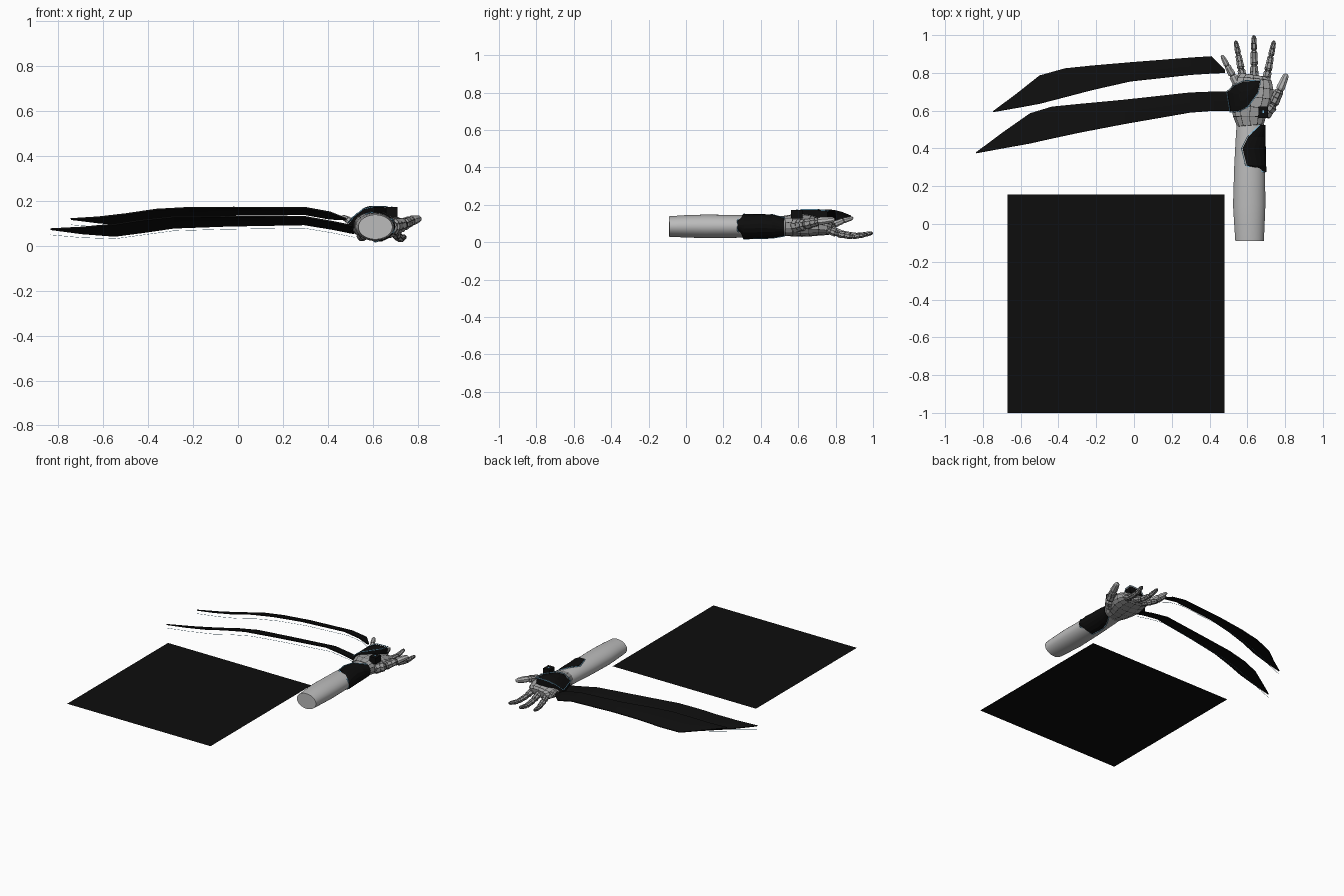
import bpy, bmesh, math
from mathutils import Vector

if "Cube" in bpy.data.objects:
    bpy.data.objects.remove(bpy.data.objects["Cube"])


def material(name, rgb):
    m = bpy.data.materials.new(name)
    m.diffuse_color = (*rgb, 1)
    m.use_nodes = True
    m.node_tree.nodes["Principled BSDF"].inputs["Base Color"].default_value = m.diffuse_color
    return m


LIGHT = material("light grey", (0.50, 0.50, 0.50))
METAL = material("metal grey", (0.33, 0.33, 0.33))
SEAM = material("dark seam", (0.045, 0.045, 0.045))
BLACK = material("black", (0.004, 0.004, 0.004))
BLUE = material("pale blue", (0.22, 0.55, 0.80))


def finish(name, bm, mats, smooth=None):
    bmesh.ops.recalc_face_normals(bm, faces=bm.faces)
    me = bpy.data.meshes.new(name)
    bm.to_mesh(me)
    bm.free()
    ob = bpy.data.objects.new(name, me)
    bpy.context.collection.objects.link(ob)
    for m in mats:
        me.materials.append(m)
    if smooth:
        bpy.ops.object.select_all(action='DESELECT')
        ob.select_set(True)
        bpy.context.view_layer.objects.active = ob
        bpy.ops.object.shade_smooth_by_angle(angle=math.radians(smooth))
    return ob


def loft(name, rings, sides, mats, smooth=None, panels=0.0, closed=False, power=1.0):
    """Skin rings of (centre, half width, half height) along a path."""
    bm = bmesh.new()
    pts = [Vector(r[0]) for r in rings]
    n = len(pts)
    loops = []
    for i, (c, ru, rv) in enumerate(rings):
        if closed:
            t = pts[(i + 1) % n] - pts[i - 1]
        else:
            t = pts[min(i + 1, n - 1)] - pts[max(i - 1, 0)]
        t.normalize()
        u = t.cross(Vector((0, 0, 1)))
        u = u.normalized() if u.length > 1e-4 else Vector((1, 0, 0))
        v = u.cross(t)
        loop = []
        for k in range(sides):
            a = 2 * math.pi * (k + 0.5) / sides
            ca, sa = math.cos(a), math.sin(a)
            p = u * ru * math.copysign(abs(ca) ** power, ca) + v * rv * math.copysign(abs(sa) ** power, sa)
            loop.append(bm.verts.new(pts[i] + p))
        loops.append(loop)
    for i in range(n if closed else n - 1):
        a, b = loops[i], loops[(i + 1) % n]
        for k in range(sides):
            bm.faces.new((a[k], a[(k + 1) % sides], b[(k + 1) % sides], b[k]))
    if not closed:
        bm.faces.new(loops[0])
        bm.faces.new(loops[-1])
    if panels:  # dark seams around every plate
        bmesh.ops.recalc_face_normals(bm, faces=bm.faces)
        res = bmesh.ops.inset_individual(bm, faces=bm.faces[:], thickness=panels, depth=0.001)
        for f in res["faces"]:
            f.material_index = 1
    return finish(name, bm, mats, smooth)


def wire(name, pts, r=0.0015, closed=False):
    return loft(name, [(p, r, r) for p in pts], 4, [BLUE], closed=closed)


def sheet(name, rows, thick, mat):
    """Grid of points made into a thin plate."""
    bm = bmesh.new()
    vs = [[bm.verts.new(p) for p in row] for row in rows]
    for a, b in zip(vs, vs[1:]):
        for k in range(len(a) - 1):
            bm.faces.new((a[k], a[k + 1], b[k + 1], b[k]))
    ob = finish(name, bm, [mat])
    if thick:
        s = ob.modifiers.new("thickness", 'SOLIDIFY')
        s.thickness = thick
        s.offset = 0
    return ob


# Floor panel beside the arm
sheet("flat_panel", [[(-.67, -1, .07), (.48, -1, .07)], [(-.67, .155, .07), (.48, .155, .07)]], 0, BLACK)

# Forearm
loft("forearm", [((.612, -.09, .084), .076, .055), ((.611, .0, .085), .081, .060),
                 ((.610, .1, .085), .086, .063), ((.612, .3, .085), .082, .061),
                 ((.614, .45, .085), .076, .056), ((.616, .53, .085), .073, .054)],
     32, [LIGHT], smooth=40)

# Wrist guard: patch of shell on the +x side, limits in degrees per station
guard = [(.275, -15, 25), (.31, -85, 100), (.40, -90, 116), (.46, -80, 95), (.525, -55, 45)]


def shell(y, deg, off):
    a = math.radians(deg)
    r = .084 - .025 * max(0, y - .3)
    return (.612 + (r + off) * math.cos(a), y, .085 + (r - .021 + off) * math.sin(a))


rows = [[shell(y, lo + (hi - lo) * k / 10, .003) for k in range(11)] for y, lo, hi in guard]
sheet("wrist_guard", rows, .004, BLACK)
wire("wrist_guard_trim", [shell(y, hi + 4, .005) for y, lo, hi in guard]
     + [shell(y, lo - 4, .005) for y, lo, hi in reversed(guard)], .003, True)

# Palm with panel seams
loft("palm", [((.616, .525, .088), .072, .053), ((.612, .57, .09), .088, .058),
              ((.616, .62, .09), .104, .060), ((.622, .67, .088), .116, .056),
              ((.628, .72, .083), .112, .047), ((.632, .765, .075), .098, .036),
              ((.635, .785, .072), .08, .026)], 14, [METAL, SEAM], panels=.0022, power=.8)

# Fingers: joints of each chain as points, with the radius at its root
fingers = {
    "little_finger": ([(.555, .72, .085), (.52, .79, .095), (.492, .84, .115), (.465, .893, .130)], .026, LIGHT),
    "ring_finger": ([(.582, .75, .075), (.567, .82, .048), (.552, .90, .034), (.538, .97, .045)], .025, METAL),
    "middle_finger": ([(.637, .76, .072), (.636, .84, .042), (.635, .92, .034), (.635, .998, .050)], .026, METAL),
    "index_finger": ([(.695, .74, .075), (.709, .81, .045), (.725, .89, .030), (.742, .97, .042)], .026, METAL),
    "thumb": ([(.685, .58, .085), (.735, .635, .095), (.772, .71, .112), (.808, .795, .122)], .040, METAL),
}
for name, (pts, r, tip_mat) in fingers.items():
    pts = [Vector(p) for p in pts]
    for j, (a, b) in enumerate(zip(pts, pts[1:])):
        ra = r * (1 - .18 * j) if name != "thumb" else (.042, .031, .025)[j]
        rb = ra * .86
        last = j == 2
        prof = [(.03, .8), (.14, 1), (.5, .92), (.85, .95), (1, .6)] if not last else \
               [(.03, .85), (.15, 1), (.5, .92), (.82, .82), (.94, .6), (1, .25)]
        rings = [(a.lerp(b, t), (ra + (rb - ra) * t) * s, (ra + (rb - ra) * t) * s * .92) for t, s in prof]
        mat = LIGHT if (last and name == "thumb") else tip_mat
        plain = mat is LIGHT
        loft(f"{name}_segment_{j + 1}", rings, 8, [mat, SEAM], panels=0 if plain else .0013)
        if j:
            d = (b - a).normalized() * .012
            loft(f"{name}_joint_{j}", [(a - d, ra * .75, ra * .7), (a + d, ra * .75, ra * .7)], 8, [SEAM])

# Curved blades: stations (x, front y, back y, front z); the back edge hangs lower
blades = {
    "rear_blade": [(-.745, .593, .597, .12), (-.62, .615, .69, .128), (-.50, .637, .785, .142),
                   (-.365, .672, .823, .162), (-.22, .710, .838, .170), (-.02, .755, .855, .171),
                   (.30, .790, .880, .170), (.41, .797, .887, .150), (.48, .800, .815, .122)],
    "front_blade": [(-.835, .375, .379, .075), (-.70, .40, .48, .082), (-.55, .427, .585, .096),
                    (-.435, .453, .62, .114), (-.285, .485, .635, .130), (-.05, .53, .657, .131),
                    (.295, .59, .695, .130), (.42, .60, .70, .108), (.52, .60, .70, .088)],
}
for name, st in blades.items():
    rows = [[(x, f, z), (x, (f + b) / 2, z - .13 * (b - f)), (x, b, z - .33 * (b - f))] for x, f, b, z in st]
    sheet(name, rows, .007, BLACK)
    wire(name + "_glow_line", [(x, (f + b) / 2, z - .025 - .25 * (b - f)) for x, f, b, z in st], .001)

# Hand guard over the side of the palm, where the front blade is fixed
outline = [(.495, .70), (.535, .733), (.58, .755), (.668, .757), (.655, .695), (.602, .622), (.56, .60), (.512, .595)]


def guard_z(x, y, off=0.0):
    return .172 + off - 6.5 * max(0, .60 - x) ** 2 - .8 * max(0, y - .68) ** 2


bm = bmesh.new()
cx, cy = .585, .68
levels = []
for s in (1, .66, .33):
    pts = [(cx + (x - cx) * s, cy + (y - cy) * s) for x, y in outline]
    levels.append([bm.verts.new((x, y, guard_z(x, y, .010 * (1 - s)))) for x, y in pts])
foot = [bm.verts.new((x, y, guard_z(x, y) - .045)) for x, y in outline]
for a, b in zip([foot] + levels, levels):
    for k in range(len(a)):
        q = (k + 1) % len(a)
        bm.faces.new((a[k], a[q], b[q], b[k]))
bm.faces.new(levels[-1])
bm.faces.new(foot)
finish("hand_guard", bm, [BLACK])
wire("hand_guard_trim", [(cx + (x - cx) * 1.05, cy + (y - cy) * 1.05, guard_z(x, y, .003)) for x, y in outline],
     .003, True)

# Small projector box at the thumb root
loft("thumb_box", [((.685, .562, .150), .036, .032), ((.685, .622, .150), .036, .032)], 4, [BLACK])
loft("thumb_box_lamp", [((.685, .588, .172), .006, .004), ((.685, .600, .172), .006, .004)], 4, [BLUE])
